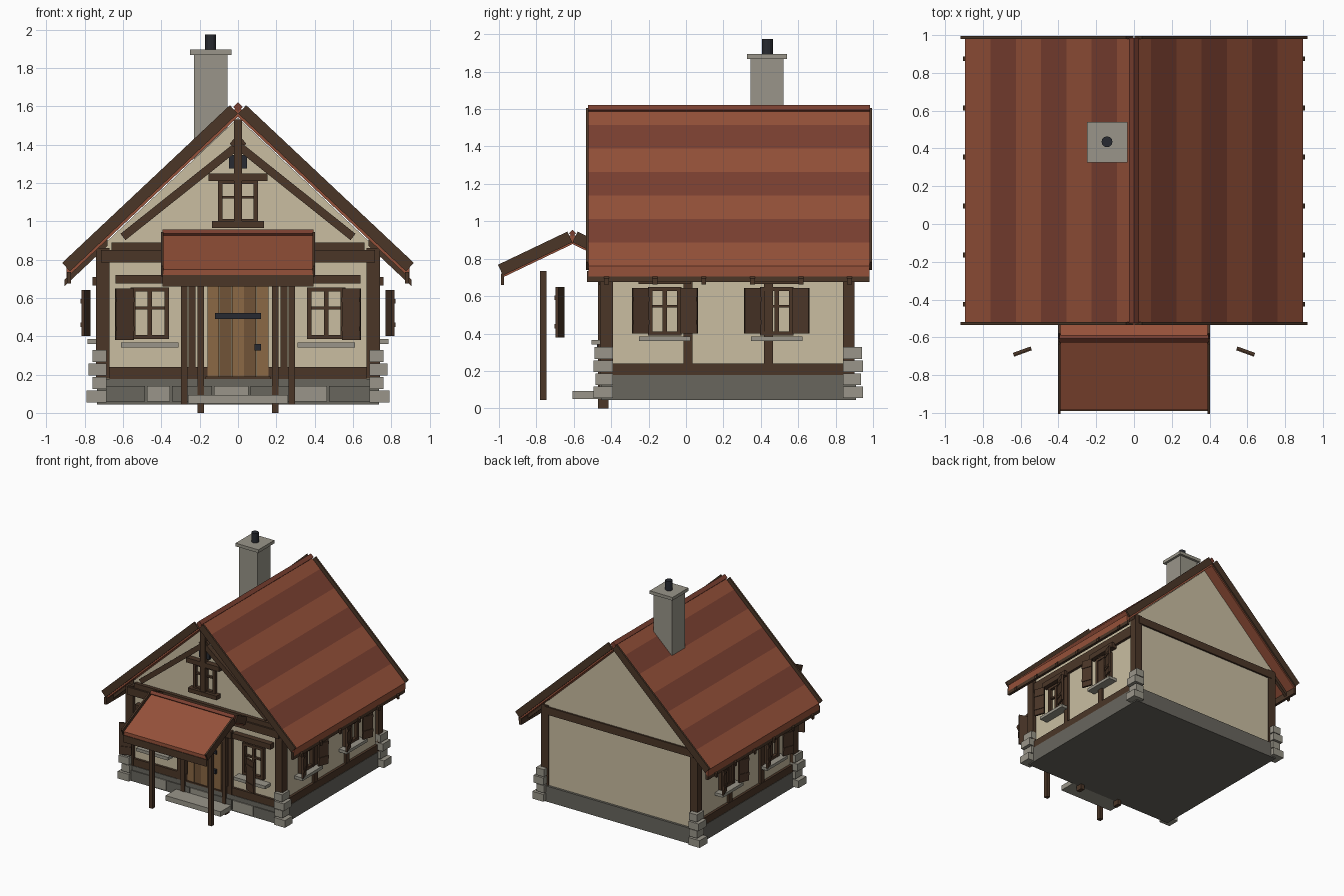
import bpy, bmesh
from math import radians, atan2, hypot
from mathutils import Matrix, Vector

if "Cube" in bpy.data.objects:
    bpy.data.objects.remove(bpy.data.objects["Cube"])


def mat(name, r, g, b):
    m = bpy.data.materials.new(name)
    m.diffuse_color = [(c / 255) ** 2.2 for c in (r, g, b)] + [1]
    m.use_nodes = True
    m.node_tree.nodes["Principled BSDF"].inputs["Base Color"].default_value = m.diffuse_color
    return m


PLASTER = mat("plaster", 200, 188, 160)
TIMBER = mat("timber", 76, 57, 44)
RED = mat("roof_light", 148, 82, 60)
RED2 = mat("roof_dark", 122, 66, 52)
DOOR = mat("door_light", 138, 104, 70)
DOOR2 = mat("door_dark", 112, 84, 58)
STONE = mat("stone", 152, 148, 136)
STONE2 = mat("stone_dark", 104, 102, 94)
IRON = mat("iron", 44, 46, 52)


def finish(name, bm, *mats):
    bmesh.ops.recalc_face_normals(bm, faces=bm.faces)
    me = bpy.data.meshes.new(name)
    bm.to_mesh(me)
    bm.free()
    for m in mats:
        me.materials.append(m)
    ob = bpy.data.objects.new(name, me)
    bpy.context.collection.objects.link(ob)
    return ob


def box(name, x, y, z, m, M=Matrix(), rot=None):
    """Box from three (min, max) ranges, optionally spun about its centre, then put in frame M."""
    bm = bmesh.new()
    c = Vector([(a + b) / 2 for a, b in (x, y, z)])
    S = Matrix.Diagonal([b - a for a, b in (x, y, z)] + [1])
    R = Matrix.Rotation(radians(rot[0]), 4, rot[1]) if rot else Matrix()
    bmesh.ops.create_cube(bm, size=1, matrix=M @ Matrix.Translation(c) @ R @ S)
    return finish(name, bm, m)


def prism(name, pts, a, b, axis, mats, pick=None):
    """Extrude a profile (h, z) along axis 'x' or 'y' from a to b; pick(i) gives a material per side."""
    bm = bmesh.new()
    put = (lambda h, z, t: (t, h, z)) if axis == "x" else (lambda h, z, t: (h, t, z))
    A, B = ([bm.verts.new(put(h, z, t)) for h, z in pts] for t in (a, b))
    bm.faces.new(A)
    bm.faces.new(B)
    for i in range(len(pts)):
        j = (i + 1) % len(pts)
        f = bm.faces.new((A[i], A[j], B[j], B[i]))
        f.material_index = pick(i) if pick else 0
    return finish(name, bm, *mats)


def plank(name, p, q, w, a, b, axis, m):
    """Board of width w whose centre line runs p to q in (h, z)."""
    d = Vector((q[0] - p[0], q[1] - p[1])).normalized() * w / 2
    n = Vector((-d.y, d.x))
    p, q = Vector(p), Vector(q)
    return prism(name, [p + n, q + n, q - n, p - n], a, b, axis, [m])


def frame(origin, u, o):
    """Wall frame: u along the wall, o outward, z up."""
    return Matrix(((u[0], o[0], 0, origin[0]), (u[1], o[1], 0, origin[1]), (0, 0, 1, 0), (0, 0, 0, 1)))


FRONT = frame((0, -.43), (1, 0), (0, -1))
SIDE = {s: frame((s * .71, 0), (0, 1), (s, 0)) for s in (-1, 1)}
K = .94  # main roof slope

# Foundation, plaster body with gables
box("foundation", (-.735, .735), (-.455, .91), (.045, .178), STONE2)
prism("walls", [(-.71, .178), (.71, .178), (.71, .87), (0, 1.54), (-.71, .87)], -.43, .89, "y", [PLASTER])
edges = [-.69, -.48, -.35, -.13, .06, .27, .47, .69]
for i, (a, b) in enumerate(zip(edges, edges[1:])):
    box("foundation_block", (a + .005, b - .005), (-.463, -.44), (.06, .14), STONE if i % 2 else STONE2)

# Corner posts, quoins, sill beams, wall plates
for s in (-1, 1):
    for y0, y1, e in ((-.46, -.39, -1), (.84, .9, 1)):
        box("corner_post", sorted((s * .67, s * .74)), (y0, y1), (.18, .86), TIMBER)
        for k, (z, ox, oy) in enumerate(((.055, .79, .035), (.125, .76, .025), (.195, .78, .035), (.265, .76, .03))):
            ys = (y0 - oy, -.39) if e < 0 else (.84, y1 + oy + .01)
            box("quoin", sorted((s * .685, s * ox)), ys, (z, z + .062), STONE)
    box("side_sill_beam", (-.39, .84), (0, .022), (.178, .24), TIMBER, SIDE[s])
    box("side_wall_plate", (-.39, .84), (0, .022), (.69, .78), TIMBER, SIDE[s])
    box("front_sill_beam", sorted((s * .16, s * .67)), (0, .02), (.178, .24), TIMBER, FRONT)
    for y in (.01, .44):
        box("side_post", (y - .024, y + .024), (0, .02), (.24, .7), TIMBER, SIDE[s])
box("front_tie_beam", (-.715, .715), (0, .045), (.785, .85), TIMBER, FRONT)
box("front_upper_beam", (-.66, .66), (0, .03), (.85, .89), TIMBER, FRONT)
box("back_tie_beam", (-.7, .7), (.88, .905), (.785, .85), TIMBER)

# Main roof: banded slabs, barge boards, fascias, rafter tails
xs = [0] + [.09 + .134 * k for k in range(7)]
for s in (-1, 1):
    top = [(s * x, 1.6 - K * x) for x in xs]
    low = [(s * xs[-1], 1.545 - K * xs[-1]), (0, 1.545)]
    prism("roof_slope", top + low, -.52, .98, "y", [RED, RED2], lambda i: i % 2 if i < 7 else 0)
    for a in (-.535, .98):
        plank("barge_board", (s * .897, 1.604 - K * .897), (s * .022, 1.604 - K * .022), .06, a, a + .015, "y", TIMBER)
    box("eave_fascia", sorted((s * .87, s * .893)), (-.53, .98), (.675, .735), TIMBER)
    for i in range(6):
        y = -.425 + .26 * i
        prism("rafter_tail", [(s * x, z - K * x) for x, z in ((.68, 1.545), (.905, 1.545), (.905, 1.512), (.68, 1.512))],
              y - .013, y + .013, "y", [TIMBER])
box("ridge_cap", (-.018, .018), (-.525, .985), (1.578, 1.614), RED2, rot=(45, "Y"))

# Front gable timbers, vent and small window
for s in (-1, 1):
    plank("gable_brace", (s * .6, .918), (s * -.03, 1.42), .042, -.465 - .004 * s, -.43, "y", TIMBER)
box("king_post", (-.022, .022), (0, .05), (.97, 1.53), TIMBER, FRONT)
box("gable_vent", (-.048, .048), (0, .025), (1.275, 1.345), IRON, FRONT)


def window(M, c, w, z0, z1, head, head_w, sill, sill_w, sill_out):
    """Casement with frame, cross bars, lintel and sill."""
    for u in (c - w + .012, c + w - .012):
        box("window_stile", (u - .012, u + .012), (0, .03), (z0, z1), TIMBER, M)
    for z in (z0, z1 - .022):
        box("window_rail", (c - w, c + w), (0, .028), (z, z + .022), TIMBER, M)
    box("window_mullion", (c - .012, c + .012), (0, .024), (z0, z1), TIMBER, M)
    zm = z0 + .6 * (z1 - z0)
    box("window_muntin", (c - w, c + w), (0, .02), (zm - .007, zm + .007), TIMBER, M)
    box("window_lintel", (c - head_w, c + head_w), (0, .048), head, TIMBER, M)
    box("window_sill", (c - sill_w, c + sill_w), (0, sill_out), sill[:2], sill[2], M)


def shutter(M, c, o, half, z0, z1, angle):
    """Two-batten shutter leaf turned about the vertical."""
    L = M @ Matrix.Translation((c, o, 0)) @ Matrix.Rotation(radians(angle), 4, "Z")
    box("shutter", (-half, half), (-.008, .008), (z0, z1), TIMBER, L)
    for z in (z0 + .06, z1 - .06):
        box("shutter_batten", (-half, half), (.006, .013), (z - .012, z + .012), TIMBER, L)


window(FRONT, 0, .105, .99, 1.215, (1.21, 1.25), .155, (.965, 1, TIMBER), .135, .055)
for s in (-1, 1):
    window(FRONT, s * .46, .1, .385, .655, (.675, .72), .18, (.34, .366, STONE), .15, .075)
    shutter(FRONT, s * .592, .243, .05, .38, .65, s * 20)
    for c in (-.113, .485):
        window(SIDE[s], c, .09, .39, .65, (.665, .71), .14, (.36, .385, STONE), .138, .075)
        for t in (-1, 1):
            shutter(SIDE[s], c + t * .13, .083, .046, .4, .642, t * 20)

# Door with planks, strap, handle, jambs and step
for i in range(5):
    x = -.16 + .064 * i
    box("door_plank", (x, x + .062), (0, .022), (.178, .68), DOOR2 if i % 2 else DOOR, FRONT)
box("door_strap", (-.12, .12), (.02, .035), (.49, .52), IRON, FRONT)
box("door_handle", (.085, .12), (.02, .045), (.325, .36), IRON, FRONT)
box("door_threshold", (-.17, .17), (0, .03), (.178, .19), TIMBER, FRONT)
box("door_lintel", (-.26, .26), (0, .035), (.66, .72), TIMBER, FRONT)
for s in (-1, 1):
    box("door_post", (s * .195 - .017, s * .195 + .017), (-.47, -.415), (0, .7), TIMBER)
    box("door_jamb", (s * .24 - .018, s * .24 + .018), (0, .025), (.178, .7), TIMBER, FRONT)
    box("porch_post", (s * .28 - .017, s * .28 + .017), (-.78, -.745), (.045, .735), TIMBER)
box("door_step", (-.26, .26), (-.607, -.45), (.05, .093), STONE)

# Porch roof
R, P = -.607, .478  # ridge y, slope
for s, d, tip in ((-1, .378, .385), (1, .16, .15)):
    prism("porch_roof", [(R, .93), (R + s * d, .93 - P * d), (R + s * d, .878 - P * d), (R, .878)],
          -.39, .39, "x", [RED])
    for x in (-.402, .388):
        plank("porch_barge_board", (R + s * tip, .923 - P * tip), (R + s * .014, .923 - P * .014), .063,
              x, x + .014, "x", TIMBER)
box("porch_ridge_cap", (-.395, .395), (R - .014, R + .014), (.922, .95), RED2, rot=(45, "X"))
box("porch_fascia", (-.395, .395), (-.99, -.974), (.66, .72), TIMBER)

# Chimney
box("chimney", (-.23, -.055), (.345, .52), (1.2, 1.87), STONE)
box("chimney_cap", (-.25, -.035), (.325, .54), (1.868, 1.895), STONE)
bm = bmesh.new()
bmesh.ops.create_cone(bm, cap_ends=True, segments=12, radius1=.029, radius2=.029, depth=.09,
                      matrix=Matrix.Translation((-.143, .435, 1.93)))
finish("flue", bm, IRON)
